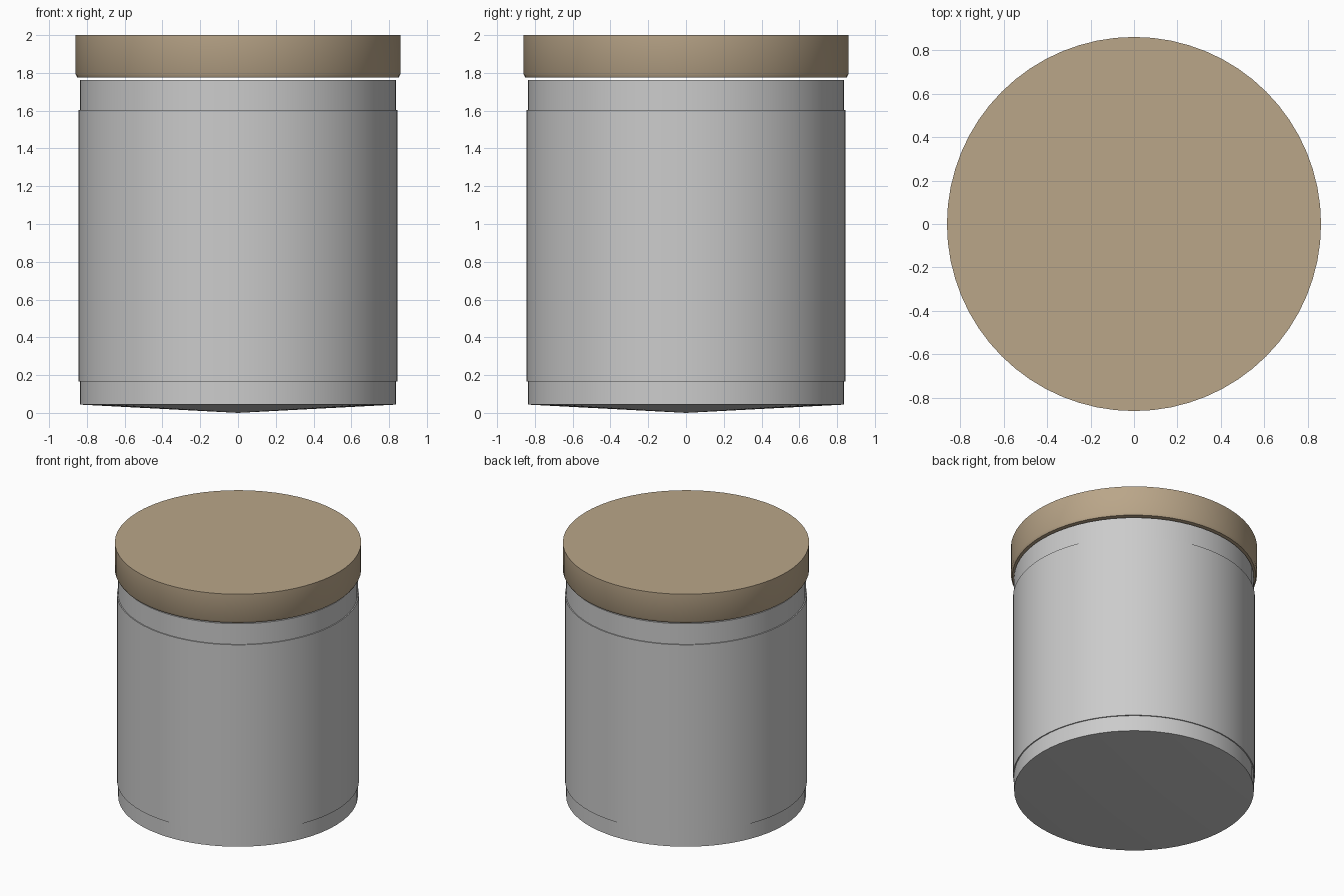
import bpy, bmesh
from math import cos, sin, tau, radians

if "Cube" in bpy.data.objects:
    bpy.data.objects.remove(bpy.data.objects["Cube"])

SIDES = 64


def lathe(name, profile):
    """Spin an (r, z) profile, listed bottom to top, around z into a closed solid."""
    bm = bmesh.new()
    rings = []
    for r, z in profile:
        if r == 0:
            rings.append([bm.verts.new((0, 0, z))] * SIDES)
        else:
            rings.append([bm.verts.new((r * cos(tau * i / SIDES), r * sin(tau * i / SIDES), z))
                          for i in range(SIDES)])
    for low, high in zip(rings, rings[1:]):
        for i in range(SIDES):
            j = (i + 1) % SIDES
            corners = dict.fromkeys((low[i], low[j], high[j], high[i]))
            bm.faces.new(list(corners))
    bmesh.ops.recalc_face_normals(bm, faces=bm.faces)
    mesh = bpy.data.meshes.new(name)
    bm.to_mesh(mesh)
    bm.free()
    obj = bpy.data.objects.new(name, mesh)
    bpy.context.collection.objects.link(obj)
    bpy.ops.object.select_all(action='DESELECT')
    obj.select_set(True)
    bpy.context.view_layer.objects.active = obj
    bpy.ops.object.shade_smooth_by_angle(angle=radians(30))
    return obj


# Canister body: shallow cone underneath, slightly raised sleeve around the middle
lathe("canister_body", [
    (0, 0), (0.837, 0.044), (0.837, 0.165), (0.845, 0.165),
    (0.845, 1.603), (0.837, 1.603), (0.837, 1.762), (0, 1.762)])

# Lid: disc with a small chamfer on its lower edge, floating just above the body
lid = lathe("lid", [
    (0, 1.775), (0.85, 1.775), (0.86, 1.793), (0.86, 2.0), (0, 2.0)])
wood = bpy.data.materials.new("tan_wood")
wood.diffuse_color = (0.49, 0.38, 0.25, 1)
wood.use_nodes = True
wood.node_tree.nodes["Principled BSDF"].inputs["Base Color"].default_value = wood.diffuse_color
lid.data.materials.append(wood)
